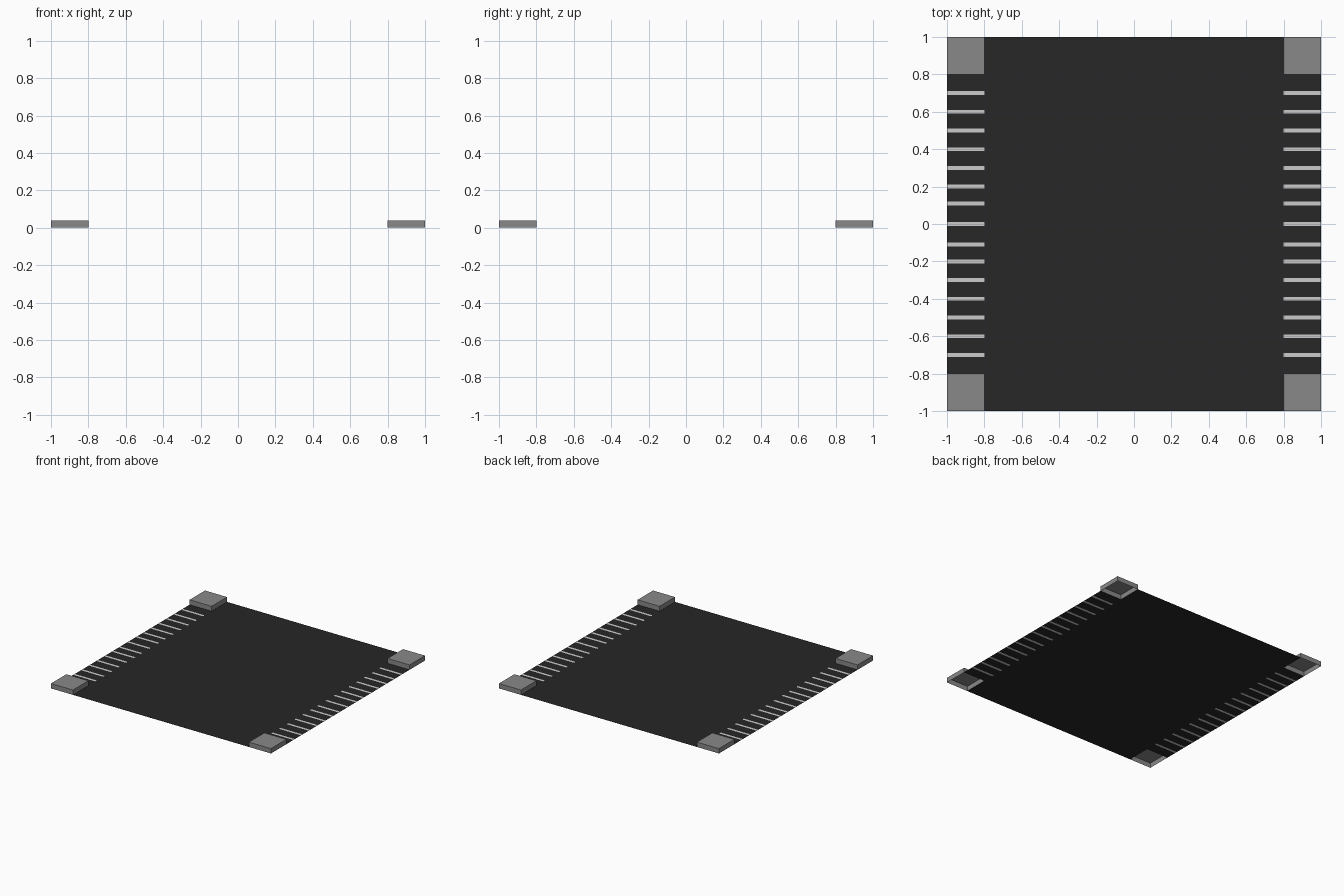
import bpy, bmesh

if "Cube" in bpy.data.objects:
    bpy.data.objects.remove(bpy.data.objects["Cube"])


def material(name, v):
    m = bpy.data.materials.new(name)
    m.diffuse_color = (v, v, v, 1)
    m.use_nodes = True
    m.node_tree.nodes["Principled BSDF"].inputs["Base Color"].default_value = m.diffuse_color
    return m


def quad(bm, x0, x1, y0, y1, z=0.0):
    return bm.faces.new([bm.verts.new(p) for p in
                         ((x0, y0, z), (x1, y0, z), (x1, y1, z), (x0, y1, z))])


def finish(bm, name, mat):
    bmesh.ops.remove_doubles(bm, verts=bm.verts, dist=1e-5)
    me = bpy.data.meshes.new(name)
    bm.to_mesh(me)
    bm.free()
    ob = bpy.data.objects.new(name, me)
    bpy.context.collection.objects.link(ob)
    me.materials.append(mat)
    return ob


dark = material("dark_surface", 0.02)
light = material("light_marking", 0.55)
grey = material("corner_grey", 0.25)

# stripe centres and half width
half = 0.01
pos = [0.11, 0.2, 0.3, 0.4, 0.5, 0.6, 0.7]
centres = sorted([-p for p in pos] + [0.0] + pos)
sides = ((-1, -0.8), (0.8, 1))

# flat slab surface with gaps for the stripes and corner blocks
bm = bmesh.new()
quad(bm, -0.8, 0.8, -1, 1)
for x0, x1 in sides:
    y = -0.8
    for c in centres:
        quad(bm, x0, x1, y, c - half)
        y = c + half
    quad(bm, x0, x1, y, 0.8)
finish(bm, "floor_surface", dark)

# painted stripes set flush in the surface
bm = bmesh.new()
for x0, x1 in sides:
    for c in centres:
        quad(bm, x0, x1, c - half, c + half)
finish(bm, "edge_stripes", light)

# raised corner blocks, open underneath
for fx, (x0, x1) in zip(("left", "right"), sides):
    for fy, (y0, y1) in zip(("front", "back"), sides):
        bm = bmesh.new()
        top = quad(bm, x0, x1, y0, y1, 0.04)
        ext = bmesh.ops.extrude_edge_only(bm, edges=list(top.edges))
        for g in ext["geom"]:
            if isinstance(g, bmesh.types.BMVert):
                g.co.z = 0
        bmesh.ops.recalc_face_normals(bm, faces=bm.faces)
        if top.normal.z < 0:
            bmesh.ops.reverse_faces(bm, faces=bm.faces)
        finish(bm, f"corner_block_{fy}_{fx}", grey)
